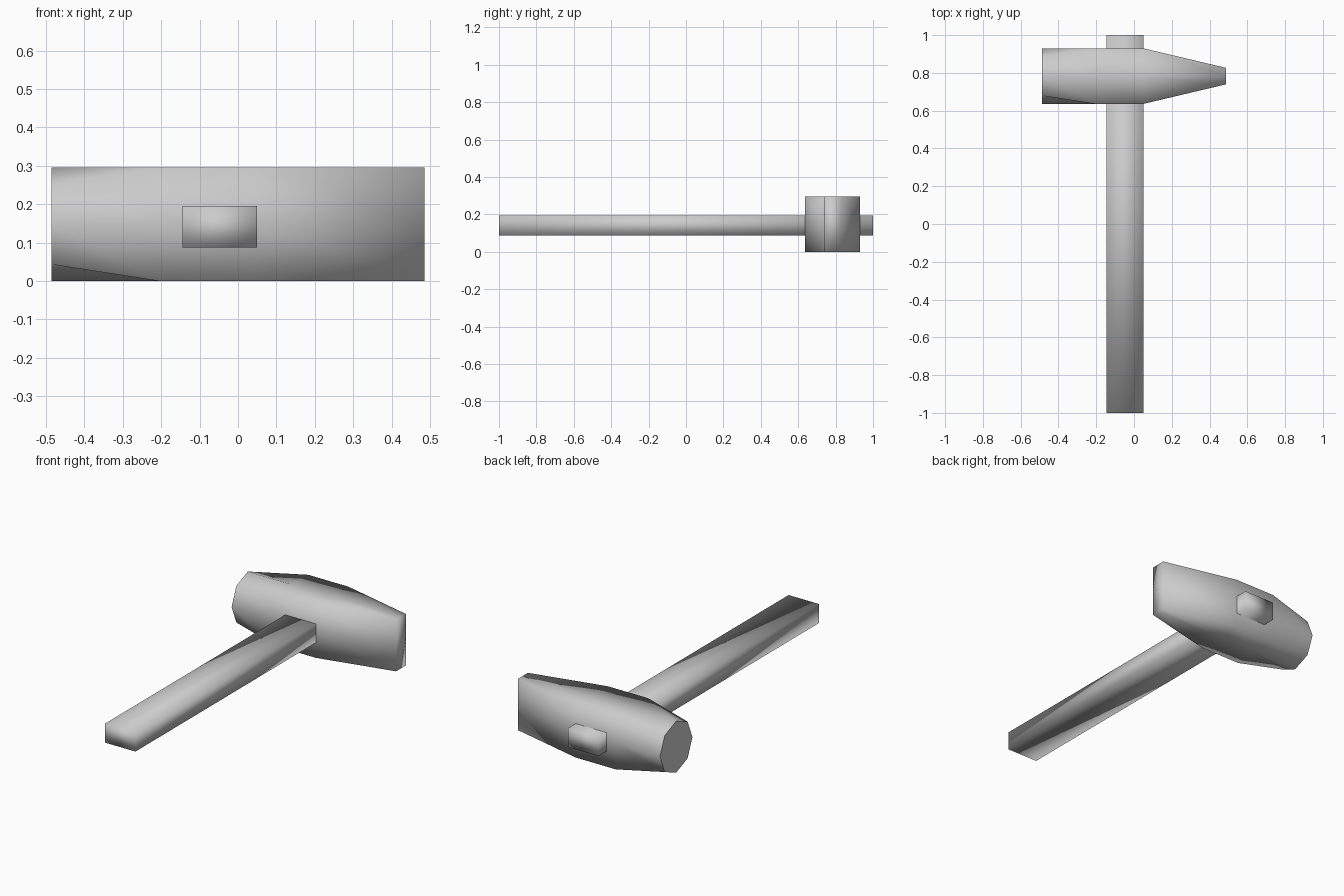
import bpy, bmesh

cube = bpy.data.objects.get("Cube")
if cube:
    bpy.data.objects.remove(cube, do_unlink=True)

# One plain grey for the whole hammer
grey = bpy.data.materials.new("plain_grey")
grey.use_nodes = True
colour = (0.6, 0.6, 0.6, 1)
grey.diffuse_color = colour
grey.node_tree.nodes["Principled BSDF"].inputs["Base Color"].default_value = colour


def loft(name, rings, flat_start=False):
    """Bridge equal rings of points, cap both ends and shade smooth."""
    bm = bmesh.new()
    loops = [[bm.verts.new(p) for p in ring] for ring in rings]
    n = len(loops[0])
    for a, b in zip(loops, loops[1:]):
        for i in range(n):
            j = (i + 1) % n
            bm.faces.new((a[i], a[j], b[j], b[i]))
    start = bm.faces.new(loops[0][::-1])
    bm.faces.new(loops[-1])
    bmesh.ops.recalc_face_normals(bm, faces=bm.faces)
    for face in bm.faces:
        face.smooth = True
    if flat_start:
        start.smooth = False
        for edge in start.edges:
            edge.smooth = False
    mesh = bpy.data.meshes.new(name)
    bm.to_mesh(mesh)
    bm.free()
    mesh.materials.append(grey)
    obj = bpy.data.objects.new(name, mesh)
    bpy.context.collection.objects.link(obj)
    return obj


# Directions around the head: edge middles and corners in turn
AROUND = [(1, 0), (1, 1), (0, 1), (-1, 1), (-1, 0), (-1, -1), (0, -1), (1, -1)]


def head_ring(x, half_y, corner=1.0):
    half_z = 0.148
    ring = []
    for u, v in AROUND:
        k = corner if u and v else 1
        ring.append((x, 0.783 + u * k * half_y, half_z + v * k * half_z))
    return ring


# Head: octagonal striking face, square middle, tapered wedge
loft("hammer_head", [
    head_ring(-0.486, 0.147, 0.707),
    head_ring(-0.205, 0.147),
    head_ring(0.05, 0.147),
    head_ring(0.486, 0.044),
], flat_start=True)

# Handle: plain rectangular bar passing through the head
section = [(-0.145, 0.087), (0.049, 0.087), (0.049, 0.195), (-0.145, 0.195)]
loft("handle", [[(x, y, z) for x, z in section] for y in (-1, 1)])
